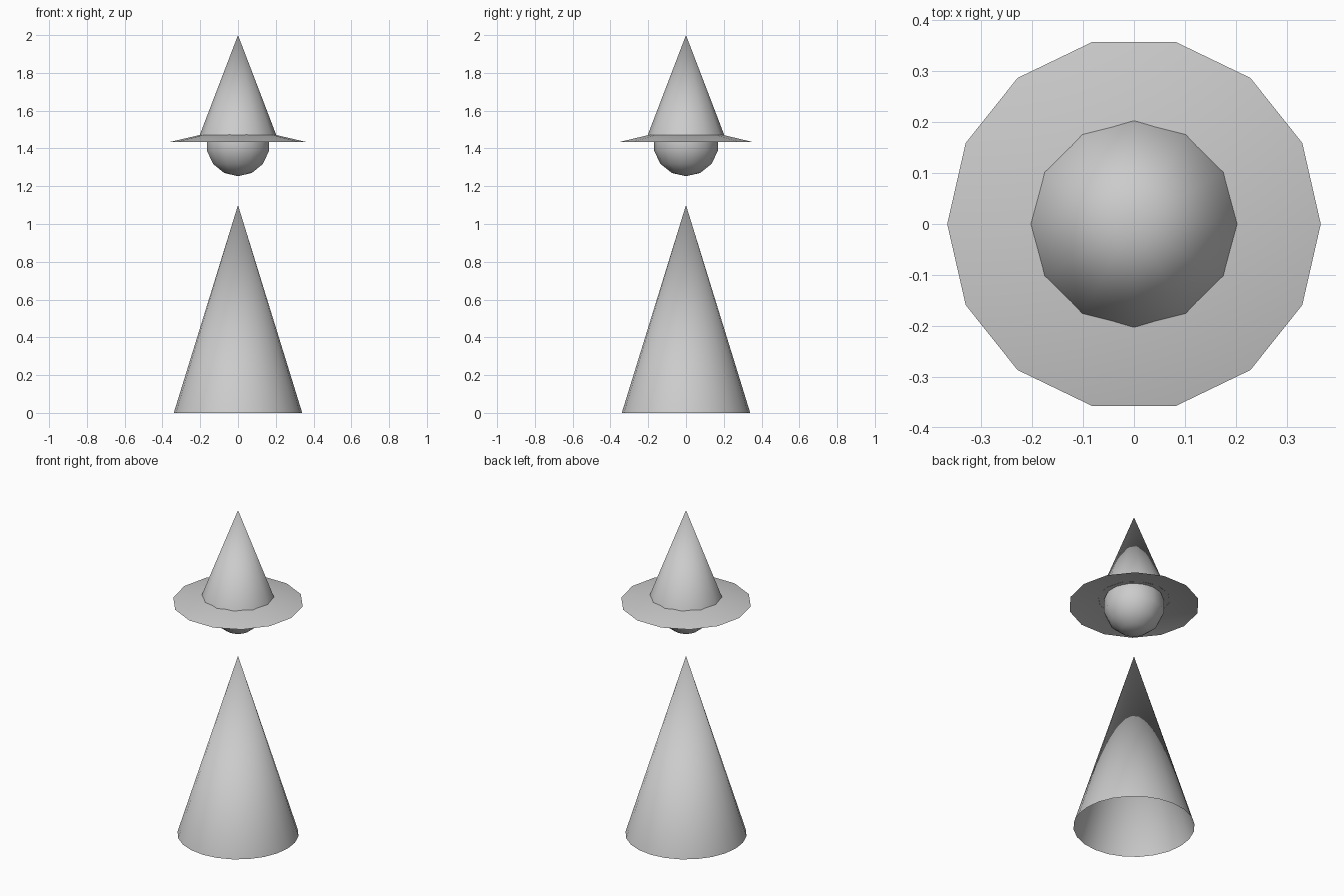
import bpy
import bmesh
from math import atan2, radians
from mathutils import Matrix

cube = bpy.data.objects.get("Cube")
if cube:
    bpy.data.objects.remove(cube, do_unlink=True)

# One plain grey for every part
grey = bpy.data.materials.new("plain grey")
grey.use_nodes = True
grey.diffuse_color = (0.6, 0.6, 0.6, 1)
shader = next(n for n in grey.node_tree.nodes if n.type == "BSDF_PRINCIPLED")
shader.inputs["Base Color"].default_value = grey.diffuse_color


def add_part(name, bm, z, first_angle):
    """Turn the part so one side vertex sits at first_angle, then link it smooth shaded."""
    rim = max(bm.verts, key=lambda v: v.co.xy.length)
    turn = first_angle - atan2(rim.co.y, rim.co.x)
    bmesh.ops.rotate(bm, verts=bm.verts, matrix=Matrix.Rotation(turn, 3, "Z"))
    bmesh.ops.translate(bm, verts=bm.verts, vec=(0, 0, z))
    for face in bm.faces:
        face.smooth = True
    mesh = bpy.data.meshes.new(name)
    bm.to_mesh(mesh)
    bm.free()
    mesh.materials.append(grey)
    bpy.context.collection.objects.link(bpy.data.objects.new(name, mesh))


def open_cone(name, radius, base, tip, sides):
    """Cone without a floor, with a single shared tip vertex."""
    bm = bmesh.new()
    bmesh.ops.create_cone(bm, cap_ends=False, segments=sides,
                          radius1=radius, radius2=0, depth=tip - base)
    bmesh.ops.remove_doubles(bm, verts=bm.verts, dist=0.0001)
    add_part(name, bm, (base + tip) / 2, 0)


# Robe, pointed hat and shallow sloping brim
open_cone("robe", 0.34, 0, 1.1, 24)
open_cone("hat_crown", 0.203, 1.47, 2, 12)
open_cone("hat_brim", 0.367, 1.433, 1.518, 14)

# Low-poly head tucked under the brim
head = bmesh.new()
bmesh.ops.create_uvsphere(head, u_segments=14, v_segments=7, radius=0.173)
add_part("head", head, 1.426, radians(90))
